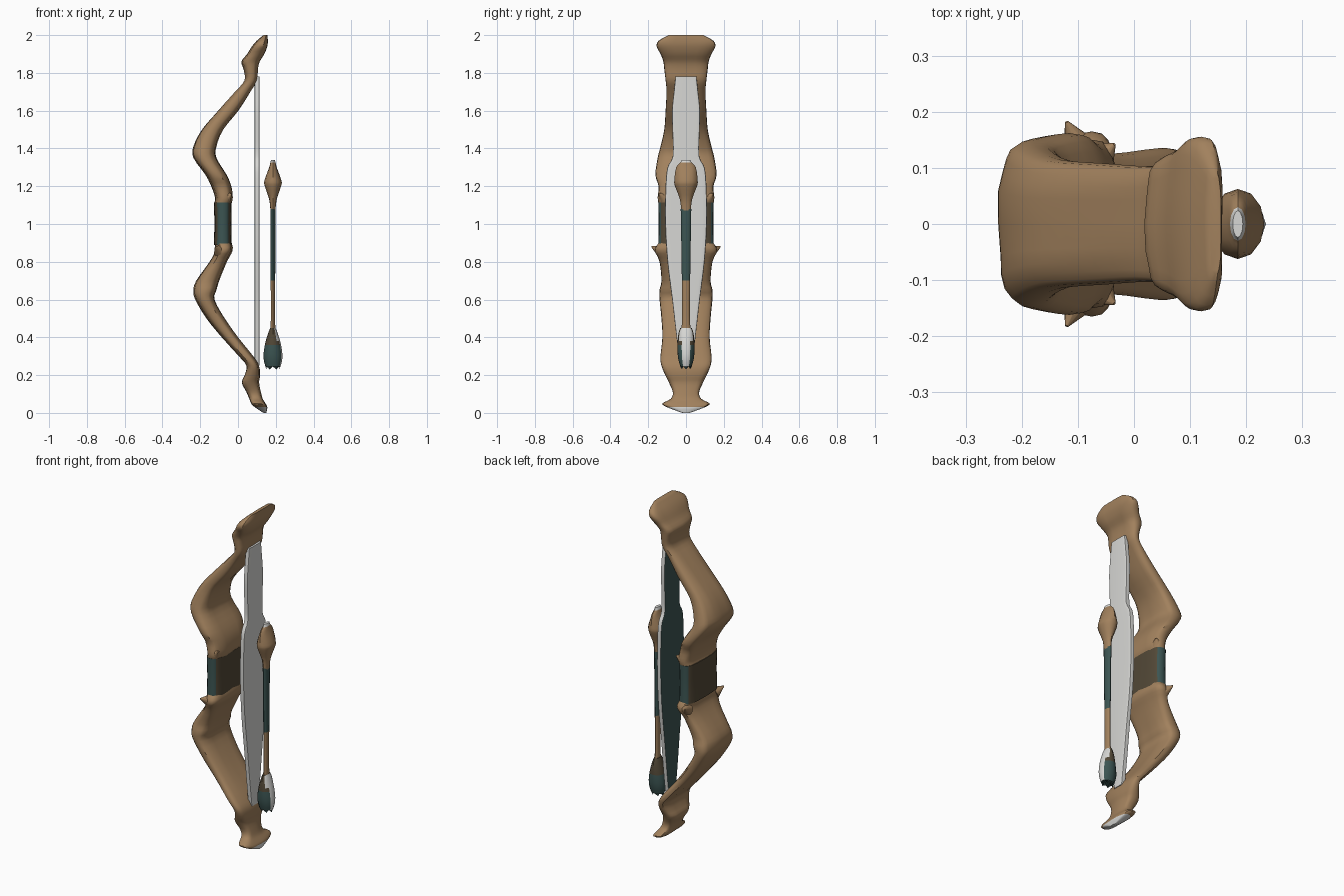
import bpy, bmesh, math
from mathutils import Vector

cube = bpy.data.objects.get("Cube")
if cube:
    bpy.data.objects.remove(cube, do_unlink=True)


def make_material(name, colour):
    mat = bpy.data.materials.new(name)
    mat.use_nodes = True
    mat.diffuse_color = (*colour, 1)
    mat.node_tree.nodes["Principled BSDF"].inputs["Base Color"].default_value = (*colour, 1)
    return mat


MATERIALS = [
    make_material("tan wood", (0.36, 0.22, 0.11)),
    make_material("dark teal", (0.045, 0.09, 0.085)),
    make_material("dark brown", (0.085, 0.065, 0.038)),
    make_material("pale grey", (0.68, 0.68, 0.66)),
]
WOOD, TEAL, BROWN, PALE = range(4)


def spline(a, b, c, d, t):
    """Smooth curve value between b and c."""
    return b + 0.5 * t * (c - a + t * (2 * a - 5 * b + 4 * c - d + t * (3 * (b - c) + d - a)))


def resample(rings, steps):
    """Add smoothly interpolated rings between the given ones."""
    result = []
    last = len(rings) - 1
    for i in range(last):
        group = [rings[max(0, i - 1)], rings[i], rings[i + 1], rings[min(last, i + 2)]]
        for s in range(steps):
            result.append([spline(*values, s / steps) for values in zip(*group)])
    return result + [list(rings[-1])]


def finish(name, bm, rule, angle):
    """Turn a bmesh into a coloured, shaded object."""
    bmesh.ops.recalc_face_normals(bm, faces=bm.faces)
    bm.normal_update()
    for face in bm.faces:
        face.material_index = rule(face.calc_center_median(), face.normal)
    mesh = bpy.data.meshes.new(name)
    bm.to_mesh(mesh)
    bm.free()
    for mat in MATERIALS:
        mesh.materials.append(mat)
    obj = bpy.data.objects.new(name, mesh)
    bpy.context.collection.objects.link(obj)
    bpy.ops.object.select_all(action='DESELECT')
    obj.select_set(True)
    bpy.context.view_layer.objects.active = obj
    bpy.ops.object.shade_smooth_by_angle(angle=math.radians(angle))
    return obj


def loft(name, rings, rule, sides=24, power=2.0, steps=3, ripple=0.0, jag=0.0, angle=40):
    """Loft level cross-sections given as (height, x min, x max, half depth)."""
    bm = bmesh.new()
    loops = []
    sections = resample(rings, steps)
    for row, (z, x0, x1, half) in enumerate(sections):
        loop = []
        for k in range(sides):
            a = math.tau * k / sides
            c, s = math.cos(a), math.sin(a)
            grow = 1 + ripple * math.sin(7 * a + 9 * z)
            x = (x0 + x1) / 2 + (x1 - x0) / 2 * grow * math.copysign(abs(c) ** (2 / power), c)
            y = half * math.copysign(abs(s) ** (2 / power), s)
            drop = jag * (k % 2) if row == 0 else 0
            loop.append(bm.verts.new((x, y, z + drop)))
        loops.append(loop)
    for low, high in zip(loops, loops[1:]):
        for k in range(sides):
            n = (k + 1) % sides
            bm.faces.new((low[k], low[n], high[n], high[k]))
    bm.faces.new(loops[0])
    bm.faces.new(loops[-1])
    return finish(name, bm, rule, angle)


# Lower limb, with a flared foot and a pale tip
lower_limb = [
    (0.0, .135, .15, .02), (.03, .09, .155, .1), (.05, .07, .145, .125),
    (.075, .06, .13, .08), (.11, .045, .12, .07), (.16, .02, .11, .09),
    (.2, .035, .115, .11), (.25, .045, .11, .13), (.3, .005, .08, .135),
    (.4, -.085, 0, .125), (.5, -.165, -.07, .13), (.6, -.225, -.125, .14),
    (.65, -.235, -.115, .14), (.7, -.22, -.1, .13), (.8, -.15, -.06, .14),
    (.86, -.12, -.03, .165), (.9, -.125, -.035, .145)]
loft("lower_limb", lower_limb, lambda c, n: PALE if c.z < .03 else WOOD,
     power=3, ripple=.04)

# Upper limb, with a flared head leaning towards the string
upper_limb = [
    (1.11, -.125, -.035, .145), (1.14, -.12, -.028, .15), (1.2, -.14, -.035, .145),
    (1.26, -.17, -.06, .162), (1.35, -.235, -.115, .15), (1.41, -.235, -.115, .135),
    (1.5, -.19, -.08, .115), (1.6, -.105, 0, .108), (1.7, -.015, .065, .103),
    (1.76, .035, .1, .108), (1.82, .03, .105, .115), (1.86, .02, .115, .12),
    (1.9, .05, .14, .135), (1.94, .075, .155, .155), (1.97, .1, .158, .145),
    (2.0, .135, .155, .09)]
loft("upper_limb", upper_limb, lambda c, n: WOOD, power=3, ripple=.04)

# Wrapped grip
loft("grip", [(.89, -.128, -.033, .147), (1, -.125, -.035, .145), (1.115, -.128, -.033, .147)],
     lambda c, n: TEAL if abs(n.y) > .6 else BROWN, power=3)

# Thorns either side of the grip
for side, label in ((1, "left"), (-1, "right")):
    for name, base, tip, radius in (
            ("lower_thorn", (-.095, .13, .855), (-.12, .182, .88), .035),
            ("upper_thorn", (-.06, .12, 1.14), (-.035, .142, 1.16), .03)):
        start, end = (Vector((p[0], side * p[1], p[2])) for p in (base, tip))
        bm = bmesh.new()
        bmesh.ops.create_cone(bm, cap_ends=True, segments=10, radius1=radius,
                              radius2=.003, depth=(end - start).length)
        turn = (end - start).to_track_quat('Z', 'Y').to_matrix()
        bmesh.ops.rotate(bm, matrix=turn, verts=bm.verts)
        bmesh.ops.translate(bm, vec=(start + end) / 2, verts=bm.verts)
        finish(f"{label}_{name}", bm, lambda c, n: WOOD, 40)

# Broad flat string, pale towards the arrow and teal towards the grip
string_rings = [(z, .087, .115, half) for z, half in (
    (.25, .03), (.4, .05), (.6, .073), (.8, .098), (1, .11), (1.2, .108),
    (1.3, .098), (1.36, .07), (1.5, .072), (1.6, .074), (1.7, .064), (1.78, .055))]
loft("string", string_rings, lambda c, n: TEAL if n.x < -.6 else PALE,
     sides=16, power=8, angle=30)


# Arrow parts, stacked round one axis
def arrow_rings(*sizes):
    return [(z, .185 - wide, .185 + wide, deep) for z, wide, deep in sizes]


loft("arrow_head", arrow_rings(
    (1.07, .013, .026), (1.13, .02, .032), (1.2, .043, .058), (1.23, .045, .062),
    (1.3, .02, .052), (1.325, .014, .03), (1.34, .009, .024)),
    lambda c, n: PALE if c.z > 1.325 else WOOD, sides=12)

loft("arrow_shaft", arrow_rings(
    (.42, .014, .026), (.52, .011, .02), (.7, .012, .022), (.9, .013, .025), (1.08, .013, .028)),
    lambda c, n: TEAL if c.z > .7 else WOOD, sides=12)


def feather_colour(centre, normal):
    if normal.x > .75:
        return PALE
    return BROWN if centre.z > .36 else TEAL


loft("fletching", arrow_rings(
    (.23, .035, .025), (.29, .05, .042), (.36, .043, .045), (.42, .026, .04), (.45, .014, .03)),
    feather_colour, sides=12, jag=.035)
